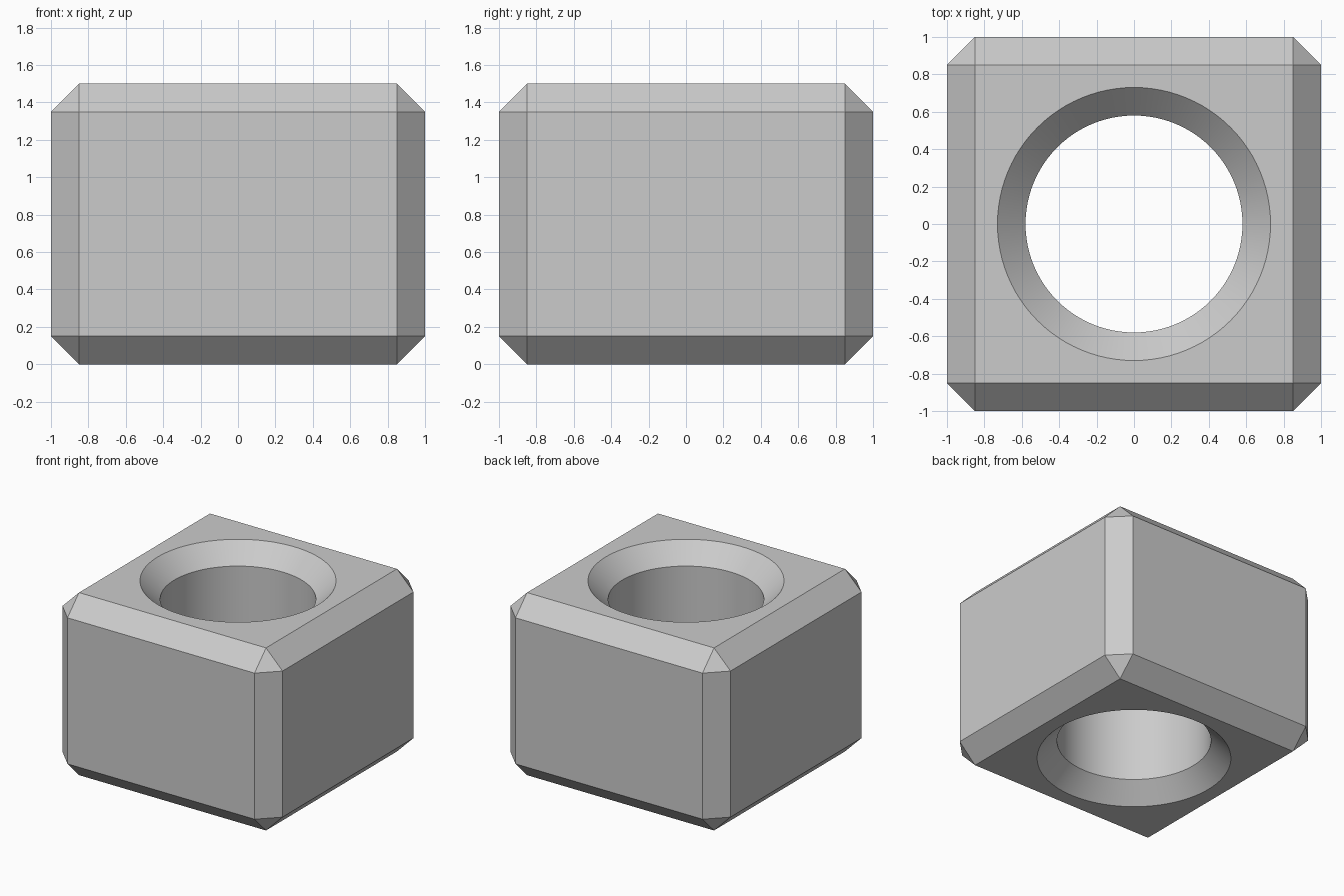
import bpy
import bmesh
import math

WIDTH, HEIGHT, CHAMFER = 2.0, 1.5, 0.15
BORE_RADIUS, SIDES = 0.58, 96
OVERSHOOT = 0.1

default_cube = bpy.data.objects.get("Cube")
if default_cube:
    bpy.data.objects.remove(default_cube, do_unlink=True)

# Single plain grey
grey = bpy.data.materials.new("plain grey")
grey.use_nodes = True
grey.diffuse_color = (0.6, 0.6, 0.6, 1)
grey.node_tree.nodes["Principled BSDF"].inputs["Base Color"].default_value = grey.diffuse_color


def add_object(name, bm):
    bmesh.ops.recalc_face_normals(bm, faces=bm.faces)
    mesh = bpy.data.meshes.new(name)
    bm.to_mesh(mesh)
    bm.free()
    mesh.materials.append(grey)
    obj = bpy.data.objects.new(name, mesh)
    bpy.context.collection.objects.link(obj)
    return obj


# Block with every edge chamfered
bm = bmesh.new()
bmesh.ops.create_cube(bm, size=1)
bmesh.ops.scale(bm, vec=(WIDTH, WIDTH, HEIGHT), verts=bm.verts)
bmesh.ops.translate(bm, vec=(0, 0, HEIGHT / 2), verts=bm.verts)
bmesh.ops.bevel(bm, geom=bm.edges[:], offset=CHAMFER, segments=1,
                affect='EDGES', profile=0.5)
block = add_object("chamfered_block", bm)

# Bore cutter: straight cylinder flaring at 45 degrees through both ends
flare = BORE_RADIUS + CHAMFER + OVERSHOOT
profile = [(flare, -OVERSHOOT), (BORE_RADIUS, CHAMFER),
           (BORE_RADIUS, HEIGHT - CHAMFER), (flare, HEIGHT + OVERSHOOT)]
bm = bmesh.new()
rings = []
for radius, z in profile:
    rings.append([bm.verts.new((radius * math.cos(a), radius * math.sin(a), z))
                  for a in (2 * math.pi * i / SIDES for i in range(SIDES))])
for low, high in zip(rings, rings[1:]):
    for i in range(SIDES):
        j = (i + 1) % SIDES
        bm.faces.new((low[i], low[j], high[j], high[i]))
bm.faces.new(rings[0][::-1])
bm.faces.new(rings[-1])
cutter = add_object("bore_cutter", bm)
cutter.hide_render = True

# Cut the bore, then discard the cutter
cut = block.modifiers.new("bore", 'BOOLEAN')
cut.operation = 'DIFFERENCE'
cut.solver = 'EXACT'
cut.object = cutter
bpy.ops.object.select_all(action='DESELECT')
bpy.context.view_layer.objects.active = block
block.select_set(True)
bpy.ops.object.modifier_apply(modifier=cut.name)
bpy.data.objects.remove(cutter, do_unlink=True)

# Smooth bore, crisp chamfers
bpy.ops.object.shade_smooth_by_angle(angle=math.radians(30))
